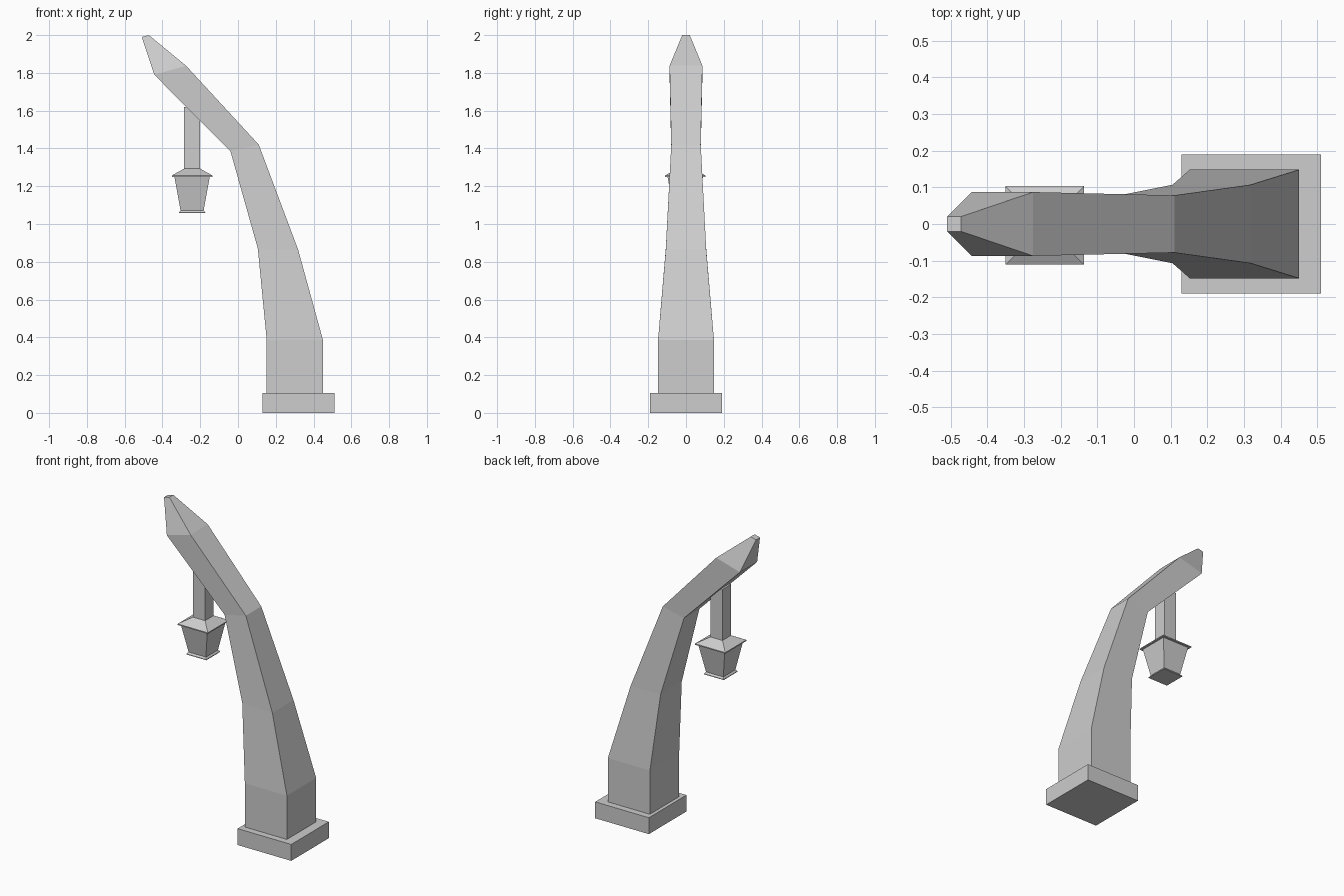
import bpy
import bmesh

if "Cube" in bpy.data.objects:
    bpy.data.objects.remove(bpy.data.objects["Cube"], do_unlink=True)

# Single stone grey
GREY = (0.61, 0.61, 0.61, 1.0)
stone = bpy.data.materials.new("stone_grey")
stone.use_nodes = True
stone.diffuse_color = GREY
stone.node_tree.nodes["Principled BSDF"].inputs["Base Color"].default_value = GREY


def loft(name, rings, y=0.0):
    """Skin four-sided rings: (left x, left z, right x, right z, half depth)."""
    bm = bmesh.new()
    loops = []
    for lx, lz, rx, rz, h in rings:
        corners = [(lx, y - h, lz), (rx, y - h, rz), (rx, y + h, rz), (lx, y + h, lz)]
        loops.append([bm.verts.new(c) for c in corners])
    for a, b in zip(loops, loops[1:]):
        for i in range(4):
            j = (i + 1) % 4
            bm.faces.new((a[i], a[j], b[j], b[i]))
    bm.faces.new(loops[0][::-1])
    bm.faces.new(loops[-1])
    bmesh.ops.recalc_face_normals(bm, faces=bm.faces)
    mesh = bpy.data.meshes.new(name)
    bm.to_mesh(mesh)
    bm.free()
    mesh.materials.append(stone)
    obj = bpy.data.objects.new(name, mesh)
    bpy.context.collection.objects.link(obj)
    return obj


def square_stack(name, x, y, levels):
    """Upright square part from (height, half width) levels."""
    return loft(name, [(x - h, z, x + h, z, h) for z, h in levels], y)


# Base slab
square_stack("base_slab", 0.32, 0, [(0, 0.19), (0.105, 0.19)])

# Curved tapering post with pointed tip
loft("curved_post", [
    (0.152, 0.10, 0.45, 0.10, 0.148),
    (0.152, 0.385, 0.45, 0.385, 0.148),
    (0.105, 0.87, 0.318, 0.865, 0.107),
    (-0.04, 1.385, 0.11, 1.42, 0.078),
    (-0.443, 1.79, -0.275, 1.838, 0.087),
    (-0.51, 1.99, -0.472, 2.0, 0.02),
])

# Hanging lantern
LX, LY = -0.243, -0.004
square_stack("lantern_hanger", LX, LY, [(1.285, 0.043), (1.62, 0.043)])
square_stack("lantern_roof", LX, LY, [(1.25, 0.107), (1.257, 0.107), (1.293, 0.043)])
square_stack("lantern_body", LX, LY, [(1.065, 0.06), (1.252, 0.094)])
square_stack("lantern_foot", LX, LY, [(1.057, 0.07), (1.061, 0.07), (1.073, 0.06)])
